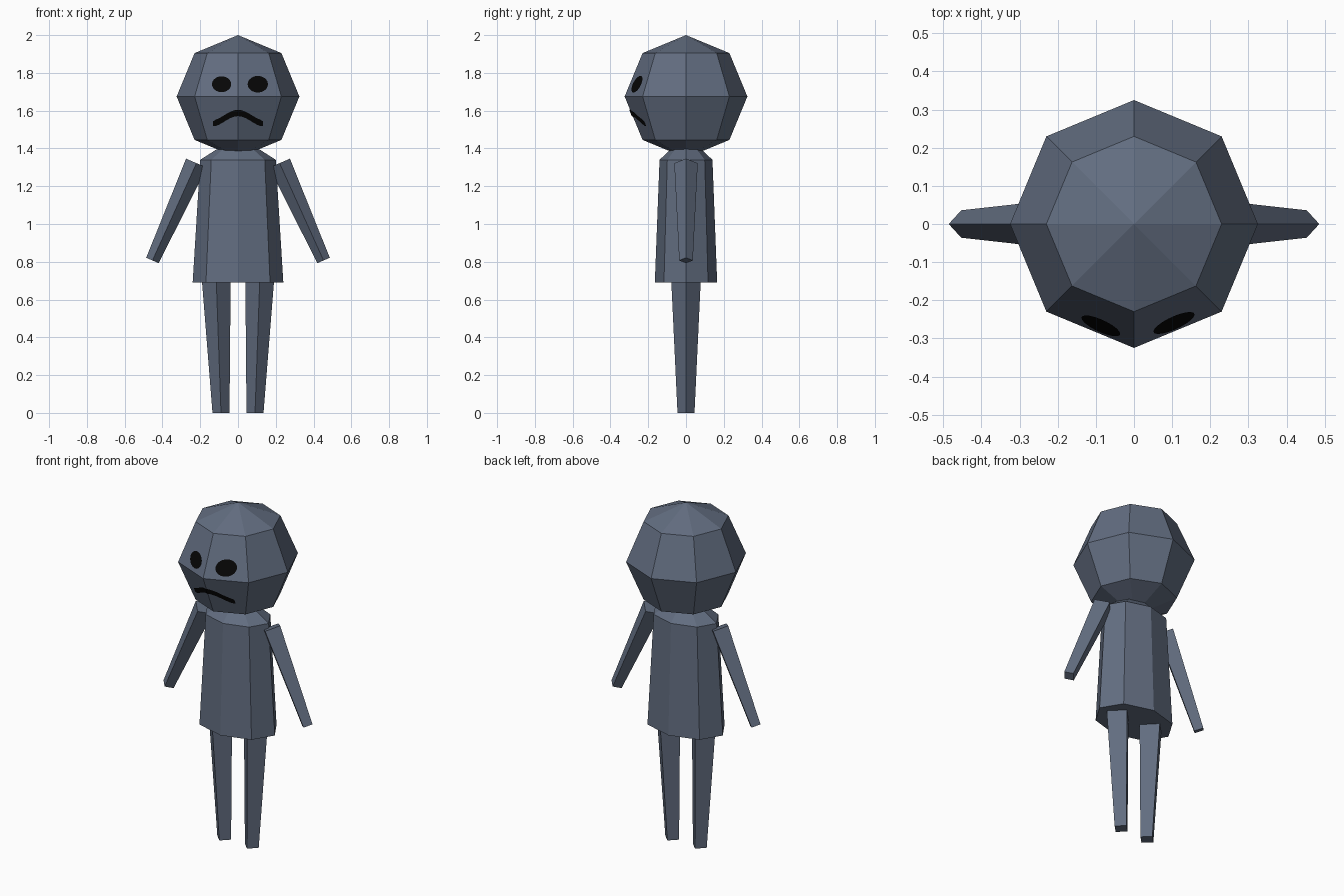
import bpy, math
from mathutils import Vector

if "Cube" in bpy.data.objects:
    bpy.data.objects.remove(bpy.data.objects["Cube"])


def material(name, rgb):
    m = bpy.data.materials.new(name)
    m.diffuse_color = (*rgb, 1)
    m.use_nodes = True
    m.node_tree.nodes["Principled BSDF"].inputs["Base Color"].default_value = m.diffuse_color
    return m


SLATE = material("slate_blue_grey", (0.122, 0.153, 0.216))
BLACK = material("black", (0.002, 0.002, 0.002))
HEAD_Z, HEAD_R = 1.675, 0.325
RING_R = HEAD_R * math.sqrt(0.5)


def add_mesh(name, verts, faces, mat):
    me = bpy.data.meshes.new(name)
    me.from_pydata(verts, [], faces)
    me.materials.append(mat)
    ob = bpy.data.objects.new(name, me)
    bpy.context.collection.objects.link(ob)
    return ob


def loft(name, sides, rings):
    """Capped tube; each ring is (centre, x axis vector, y radius)."""
    verts, faces = [], []
    for c, ax, ry in rings:
        for i in range(sides):
            a = math.tau * i / sides
            verts.append(Vector(c) + Vector(ax) * math.cos(a) + Vector((0, ry * math.sin(a), 0)))
    for k in range(len(rings) - 1):
        for i in range(sides):
            j = (i + 1) % sides
            b = k * sides
            faces.append((b + i, b + j, b + sides + j, b + sides + i))
    faces.append(tuple(reversed(range(sides))))
    faces.append(tuple(range(len(verts) - sides, len(verts))))
    return add_mesh(name, verts, faces, SLATE)


def on_face(x, z):
    """Point just in front of the faceted head surface."""
    r = HEAD_R - (HEAD_R - RING_R) / RING_R * abs(z - HEAD_Z)
    return (x, -(r - abs(x) * math.tan(math.pi / 8)) - 0.005, z)


# head: eight-sided low-poly ball
bpy.ops.mesh.primitive_uv_sphere_add(segments=8, ring_count=4, radius=HEAD_R,
                                     location=(0, 0, HEAD_Z))
head = bpy.context.object
head.name = "head"
head.data.materials.append(SLATE)

# body: flattened octagonal tunic with sloped shoulders
loft("body", 8, [((0, 0, 0.69), (0.24, 0, 0), 0.165),
                 ((0, 0, 1.34), (0.20, 0, 0), 0.14),
                 ((0, 0, 1.41), (0.09, 0, 0), 0.065)])

# legs and arms: tapered four-sided prisms set on edge
for side, label in ((1, "right"), (-1, "left")):
    leg = [((side * 0.09, 0, 0), (0.045, 0, 0), 0.045),
           ((side * 0.115, 0, 0.70), (0.076, 0, 0), 0.078)]
    loft(label + "_leg", 4, leg)
    px, pz = 0.915, 0.40 * side
    arm = [((side * 0.453, 0, 0.807), (0.036 * px, 0, 0.036 * pz), 0.036),
           ((side * 0.22, 0, 1.322), (0.06 * px, 0, 0.06 * pz), 0.062)]
    loft(label + "_arm", 4, arm)

# eyes: thin ovals lying on the upper front facets
for label, cx, rx, rz in (("left_eye", -0.087, 0.051, 0.042), ("right_eye", 0.105, 0.054, 0.044)):
    pts = [on_face(cx + rx * math.cos(math.tau * i / 20), 1.74 + rz * math.sin(math.tau * i / 20))
           for i in range(20)]
    add_mesh(label, pts, [tuple(range(20))], BLACK)

# mouth: downturned arc strip lying on the lower front facets
N = 16
verts, faces = [], []
for i in range(N + 1):
    t = -1 + 2 * i / N
    z = 1.566 + 0.022 * math.cos(math.pi * t) - 0.012 * t * t
    half = 0.017 if abs(t) < 0.95 else 0.012
    verts += [on_face(0.132 * t, z - half), on_face(0.132 * t, z + half)]
    if i:
        b = 2 * i
        faces.append((b - 2, b, b + 1, b - 1))
add_mesh("mouth", verts, faces, BLACK)
